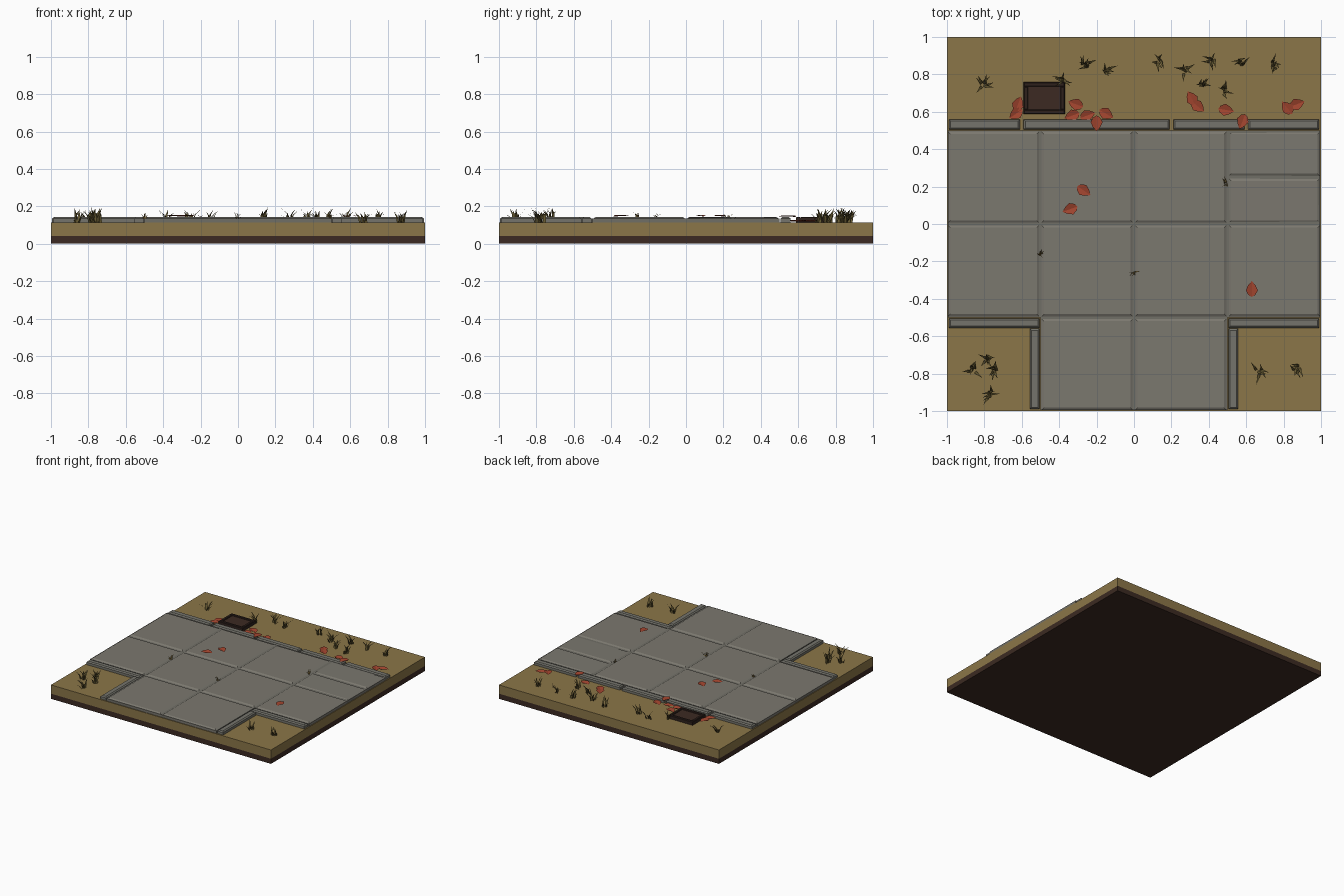
import bpy, bmesh, math, random
from mathutils import Vector, Matrix

if "Cube" in bpy.data.objects:
    bpy.data.objects.remove(bpy.data.objects["Cube"])

random.seed(7)


def lin(c):
    c /= 255
    return c / 12.92 if c <= 0.04045 else ((c + 0.055) / 1.055) ** 2.4


def mat(name, r, g, b):
    m = bpy.data.materials.new(name)
    m.diffuse_color = (lin(r), lin(g), lin(b), 1)
    m.use_nodes = True
    m.node_tree.nodes["Principled BSDF"].inputs["Base Color"].default_value = m.diffuse_color
    return m


EARTH = mat("dark_earth", 60, 42, 34)
TURF = mat("dry_turf", 139, 118, 72)
STONE = mat("paving_stone", 123, 120, 111)
KERB = mat("kerb_stone", 117, 116, 108)
GROUT = mat("joint_grey", 112, 110, 102)
FRAME = mat("dark_frame", 46, 33, 28)
BLADE = mat("olive_grass", 98, 86, 48)
WEED = mat("tan_weed", 134, 112, 62)
LEAF = mat("red_leaf", 160, 68, 46)


def finish(name, bm, *mats):
    me = bpy.data.meshes.new(name)
    bm.to_mesh(me)
    bm.free()
    for m in mats:
        me.materials.append(m)
    ob = bpy.data.objects.new(name, me)
    bpy.context.collection.objects.link(ob)
    return ob


def block(bm, x0, x1, y0, y1, z0, z1, ch=0.0, drop=0.008, tilt=(0, 0)):
    """Box whose top edges are chamfered by ch and whose top can tilt."""
    cx, cy = (x0 + x1) / 2, (y0 + y1) / 2

    def ring(inset, z, t):
        pts = [(x0 + inset, y0 + inset), (x1 - inset, y0 + inset),
               (x1 - inset, y1 - inset), (x0 + inset, y1 - inset)]
        return [bm.verts.new((x, y, z + t * (tilt[0] * (x - cx) + tilt[1] * (y - cy))))
                for x, y in pts]

    rings = [ring(0, z0, 0)]
    if ch:
        rings.append(ring(0, z1 - drop, 1))
    rings.append(ring(ch, z1, 1))
    bm.faces.new(rings[0][::-1])
    bm.faces.new(rings[-1])
    for a, b in zip(rings, rings[1:]):
        for i in range(4):
            j = (i + 1) % 4
            bm.faces.new((a[i], a[j], b[j], b[i]))


def boxes(name, m, items):
    bm = bmesh.new()
    for it in items:
        block(bm, *it)
    return finish(name, bm, m)


# ground layers
boxes("earth_layer", EARTH, [(-1, 1, -1, 1, 0, 0.042)])
boxes("turf_layer", TURF, [(-1, 1, -1, 1, 0.042, 0.114)])

# joint bed under the paving
boxes("joint_bed", GROUT, [(-0.995, 0.995, -0.5, 0.5, 0.112, 0.136),
                           (-0.5, 0.5, -0.995, -0.5, 0.112, 0.136)])

# paving slabs
slabs = []
cells = [(i, j) for j in (-1, 0) for i in range(-2, 2)] + [(-1, -2), (0, -2)]
for i, j in cells:
    if (i, j) == (1, 0):
        continue
    slabs.append((i / 2 + .005, i / 2 + .495, j / 2 + .005, j / 2 + .495, 0.113, 0.143, 0.014))
# broken slab in two slightly tilted halves
slabs.append((0.505, 0.995, 0.255, 0.495, 0.113, 0.141, 0.014, 0.008, (0.004, -0.008)))
slabs.append((0.505, 0.995, 0.005, 0.245, 0.113, 0.141, 0.014, 0.008, (-0.004, 0.008)))
boxes("paving_slabs", STONE, slabs)

# kerb stones: five behind, two in front, two beside the front path
kerbs = [(-0.99 + 0.4 * k, -0.61 + 0.4 * k, 0.505, 0.56, 0.112, 0.142, 0.009) for k in range(5)]
for s in (-1, 1):
    a, b = sorted((s * 0.505, s * 0.99))
    kerbs.append((a, b, -0.555, -0.505, 0.112, 0.142, 0.009))
    a, b = sorted((s * 0.505, s * 0.557))
    kerbs.append((a, b, -0.99, -0.56, 0.112, 0.142, 0.009))
boxes("kerb_stones", KERB, kerbs)

# shallow box with a raised rim
X0, X1, Y0, Y1, W = -0.59, -0.37, 0.588, 0.758, 0.024
boxes("box_rim", FRAME, [(X0, X1, Y0, Y0 + W, 0.11, 0.143, 0.004, 0.004),
                         (X0, X1, Y1 - W, Y1, 0.11, 0.143, 0.004, 0.004),
                         (X0, X0 + W, Y0 + W, Y1 - W, 0.11, 0.143, 0.004, 0.004),
                         (X1 - W, X1, Y0 + W, Y1 - W, 0.11, 0.143, 0.004, 0.004)])
boxes("box_filling", EARTH, [(X0 + W, X1 - W, Y0 + W, Y1 - W, 0.11, 0.136)])


# curved tapering grass blades
def clump(bm, x, y, z, n, height, spread):
    for _ in range(n):
        a = random.uniform(0, 2 * math.pi)
        d = Vector((math.cos(a), math.sin(a), 0))
        side = Vector((-d.y, d.x, 0)) * height * 0.09
        h = height * random.uniform(0.55, 1)
        lean = spread * random.uniform(0.5, 1)
        p = Vector((x, y, z)) + Vector((random.uniform(-.25, .25), random.uniform(-.25, .25), 0)) * spread
        mid = p + d * lean * 0.35 + Vector((0, 0, h * 0.62))
        tip = p + d * lean + Vector((0, 0, h))
        v = [bm.verts.new(q) for q in (p - side, p + side, mid + side * .75, mid - side * .75, tip)]
        bm.faces.new(v[:4])
        bm.faces.new((v[3], v[2], v[4]))


bm = bmesh.new()
for x, y in [(-0.8, 0.75), (-0.38, 0.77), (-0.26, 0.85), (-0.15, 0.82), (0.13, 0.87), (0.27, 0.82),
             (0.36, 0.74), (0.42, 0.87), (0.48, 0.71), (0.57, 0.86), (0.75, 0.85),
             (-0.78, -0.72), (-0.86, -0.78), (-0.77, -0.91), (-0.74, -0.78),
             (0.67, -0.79), (0.87, -0.77)]:
    clump(bm, x, y, 0.11, 7, 0.085, 0.06)
finish("grass_clumps", bm, BLADE)

bm = bmesh.new()
for x, y in [(-0.5, -0.16), (0.0, -0.26), (0.49, 0.22)]:
    clump(bm, x, y, 0.134, 8, 0.035, 0.035)
finish("joint_weeds", bm, WEED)

# fallen leaves, folded a little along the midrib: x, y, heading in degrees
bm = bmesh.new()
for x, y, a in [(-0.27, 0.18, -35), (-0.34, 0.08, 200), (0.63, -0.35, 90), (-0.62, 0.64, 70),
                (-0.63, 0.59, 215), (-0.31, 0.64, 160), (-0.33, 0.58, 200), (-0.25, 0.58, 20),
                (-0.15, 0.59, -30), (-0.2, 0.54, 270), (0.31, 0.67, 120), (0.34, 0.63, -40),
                (0.49, 0.61, -10), (0.58, 0.55, 250), (0.82, 0.62, 130), (0.87, 0.64, 20)]:
    z = 0.146 if y < 0.53 else (0.144 if y < 0.56 else 0.118)
    m = Matrix.Translation((x, y, z)) @ Matrix.Rotation(math.radians(a), 4, 'Z')
    rib = [bm.verts.new(m @ Vector(p)) for p in ((-0.04, 0, 0), (0.045, 0, 0.003))]
    for s in (-1, 1):
        e = [bm.verts.new(m @ Vector((px, s * py, 0.008)))
             for px, py in ((-0.03, 0.018), (-0.005, 0.032), (0.022, 0.02))]
        f = [rib[0], *e, rib[1]]
        bm.faces.new(f if s < 0 else f[::-1])
finish("fallen_leaves", bm, LEAF)
